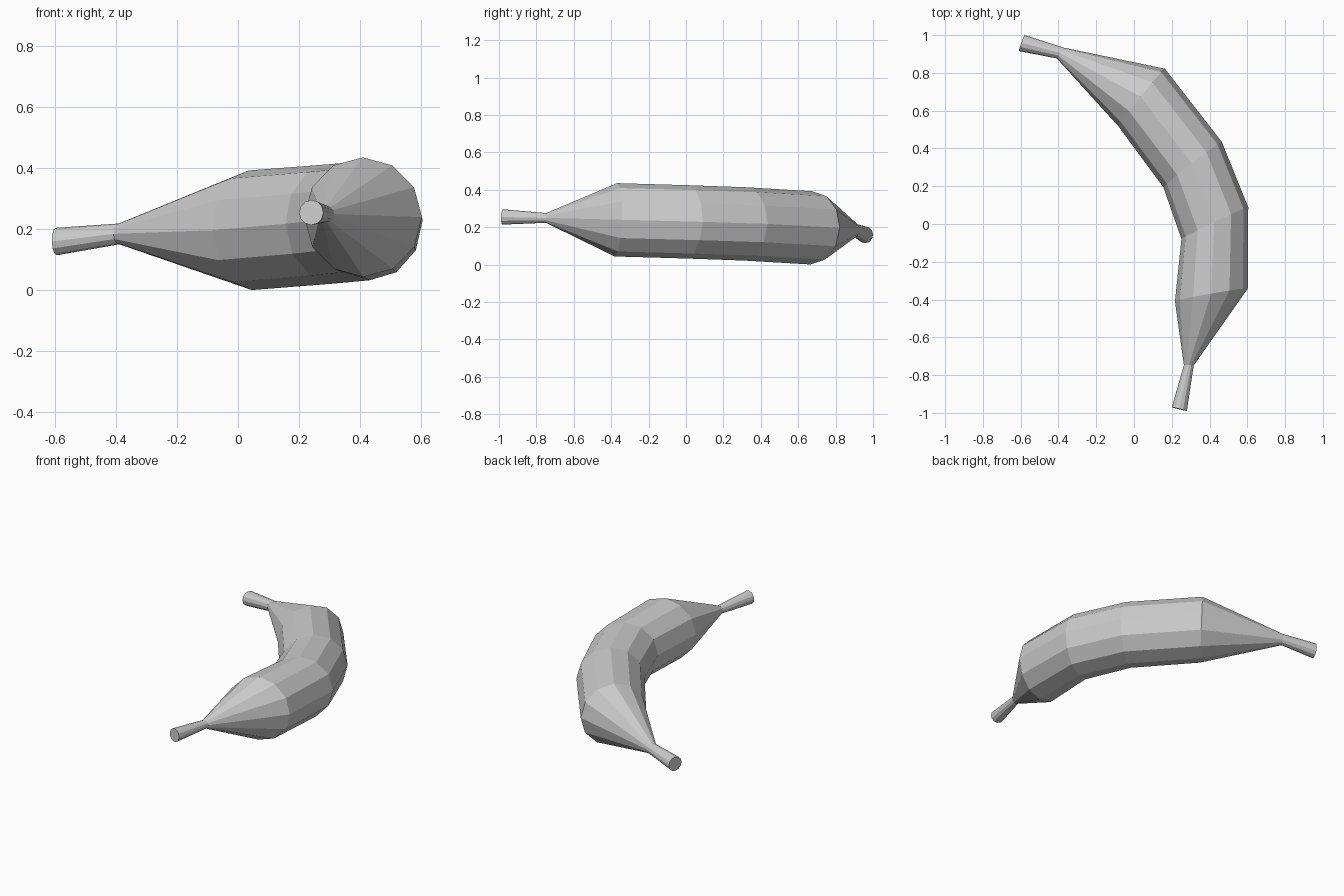
import bpy, bmesh
from math import sin, cos, radians, tau
from mathutils import Vector

cube = bpy.data.objects.get("Cube")
if cube:
    bpy.data.objects.remove(cube, do_unlink=True)

grey = bpy.data.materials.new("plain grey")
grey.use_nodes = True
COLOUR = (0.6, 0.6, 0.6, 1)
grey.diffuse_color = COLOUR
grey.node_tree.nodes["Principled BSDF"].inputs["Base Color"].default_value = COLOUR

SIDES = 12
TILT = 0.035  # slight lean of every ring along the fruit

# Rings from the front tip to the back stem: centre, radius, heading of the outer side
RINGS = [
    ((0.24, -0.98, 0.255), 0.041, -14),
    ((0.29, -0.748, 0.25), 0.026, -3),
    ((0.41, -0.375, 0.24), 0.196, 10),
    ((0.428, 0.005, 0.229), 0.196, 25.5),
    ((0.31, 0.315, 0.218), 0.196, 38),
    ((0.04, 0.67, 0.197), 0.196, 51),
    ((-0.39, 0.905, 0.185), 0.034, 57),
    ((-0.595, 0.958, 0.16), 0.045, 70),
]


def add_ring(bm, centre, radius, heading):
    a = radians(heading)
    outward = Vector((cos(a), sin(a), 0))
    along = Vector((-sin(a), cos(a), -TILT)).normalized()
    up = outward.cross(along)
    return [bm.verts.new(Vector(centre) + radius * (outward * cos(i * tau / SIDES)
                                                    + up * sin(i * tau / SIDES)))
            for i in range(SIDES)]


# Curved fruit with both stems, lofted through the rings and capped
bm = bmesh.new()
rings = [add_ring(bm, *r) for r in RINGS]
for lower, upper in zip(rings, rings[1:]):
    for i in range(SIDES):
        j = (i + 1) % SIDES
        bm.faces.new((lower[i], lower[j], upper[j], upper[i]))
bm.faces.new(rings[0])
bm.faces.new(rings[-1])
bmesh.ops.recalc_face_normals(bm, faces=bm.faces)

mesh = bpy.data.meshes.new("curved_fruit")
bm.to_mesh(mesh)
bm.free()
mesh.materials.append(grey)
fruit = bpy.data.objects.new("curved_fruit", mesh)
bpy.context.collection.objects.link(fruit)
